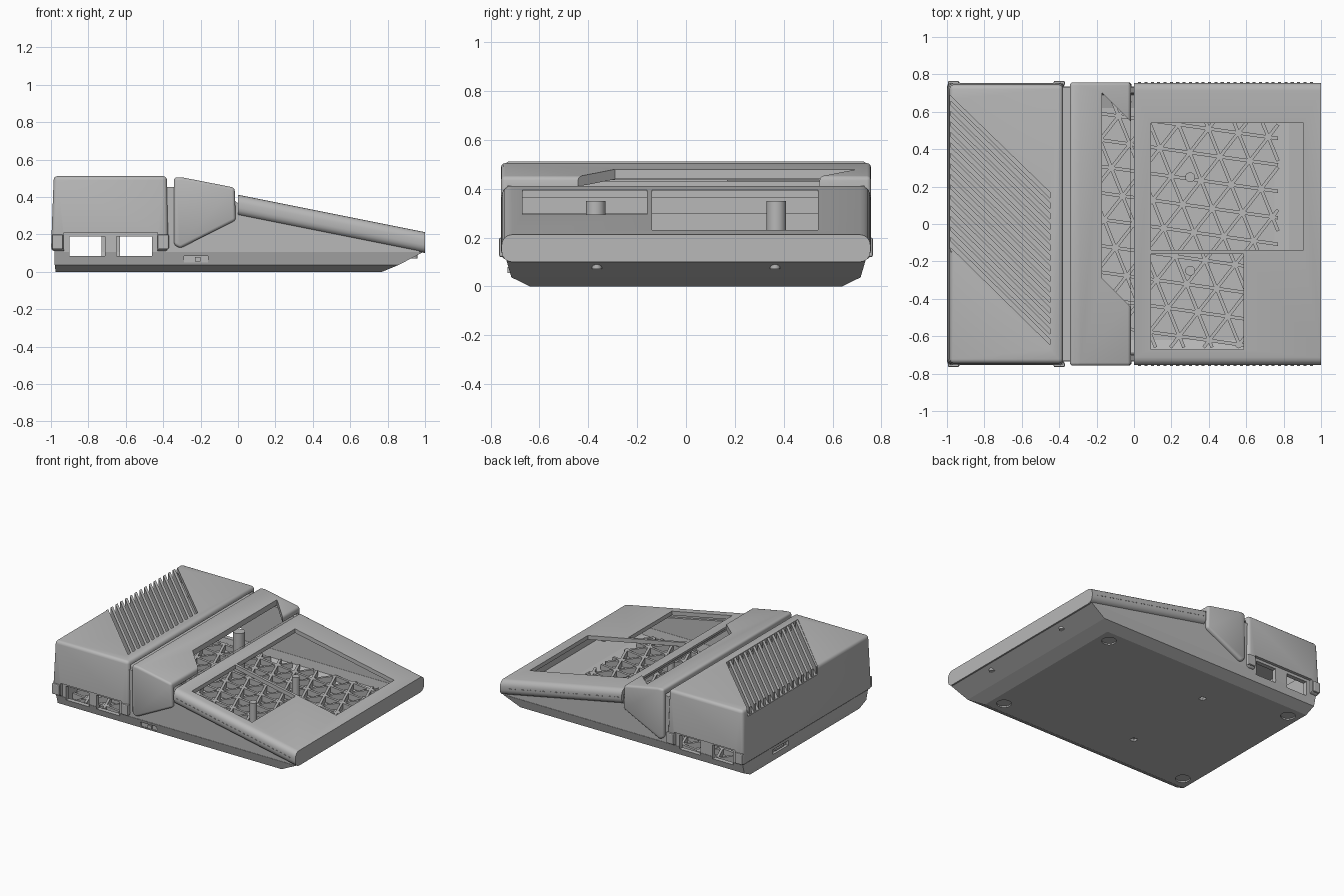
import bpy, bmesh
from math import sin, cos, radians, atan2
from mathutils import Matrix, Vector

if "Cube" in bpy.data.objects:
    bpy.data.objects.remove(bpy.data.objects["Cube"], do_unlink=True)

grey = bpy.data.materials.new("warm grey plastic")
grey.use_nodes = True
grey.diffuse_color = (0.48, 0.48, 0.48, 1)
grey.node_tree.nodes["Principled BSDF"].inputs["Base Color"].default_value = grey.diffuse_color


def finish(name, bm):
    bmesh.ops.recalc_face_normals(bm, faces=bm.faces)
    me = bpy.data.meshes.new(name)
    bm.to_mesh(me)
    bm.free()
    me.materials.append(grey)
    ob = bpy.data.objects.new(name, me)
    bpy.context.collection.objects.link(ob)
    return ob


def loft(name, rings):
    """Closed solid through rings that have equal point counts."""
    bm = bmesh.new()
    vs = [[bm.verts.new(p) for p in ring] for ring in rings]
    n = len(vs[0])
    for a, b in zip(vs, vs[1:]):
        for i in range(n):
            bm.faces.new((a[i], a[(i + 1) % n], b[(i + 1) % n], b[i]))
    bm.faces.new(vs[0])
    bm.faces.new(vs[-1][::-1])
    return finish(name, bm)


def side_prism(name, pts, y0, y1):
    return loft(name, [[(x, y, z) for x, z in pts] for y in (y0, y1)])


def top_prism(name, pts, z0, z1):
    return loft(name, [[(x, y, z) for x, y in pts] for z in (z0, z1)])


def box(name, x0, x1, y0, y1, z0, z1):
    return top_prism(name, [(x0, y0), (x1, y0), (x1, y1), (x0, y1)], z0, z1)


def cyl(name, x, y, r, z0, z1):
    bm = bmesh.new()
    bmesh.ops.create_cone(bm, cap_ends=True, segments=24, radius1=r, radius2=r, depth=z1 - z0,
                          matrix=Matrix.Translation((x, y, (z0 + z1) / 2)))
    return finish(name, bm)


def bake(ob):
    dg = bpy.context.evaluated_depsgraph_get()
    me = bpy.data.meshes.new_from_object(ob.evaluated_get(dg))
    ob.modifiers.clear()
    ob.data = me


def cut(ob, *cutters):
    for c in cutters:
        m = ob.modifiers.new("cut", "BOOLEAN")
        m.operation, m.solver, m.object = "DIFFERENCE", "EXACT", c
        bake(ob)
        bpy.data.objects.remove(c, do_unlink=True)


def bevel(ob, width, segs, rule=lambda a, b: True):
    bm = bmesh.new()
    bm.from_mesh(ob.data)
    edges = [e for e in bm.edges if rule(e.verts[0].co, e.verts[1].co)]
    bmesh.ops.bevel(bm, geom=edges, offset=width, segments=segs, profile=0.5, affect="EDGES")
    bm.to_mesh(ob.data)
    bm.free()


def smooth(ob):
    bpy.ops.object.select_all(action="DESELECT")
    ob.select_set(True)
    bpy.context.view_layer.objects.active = ob
    bpy.ops.object.shade_smooth_by_angle(angle=radians(35))


def rect(x0, x1, h, z):
    return [(x0, -h, z), (x1, -h, z), (x1, h, z), (x0, h, z)]


# Base tray with chamfered underside
base = loft("base_tray", [rect(-.975, .77, .64, 0), rect(-.98, .86, .715, .037), rect(-.98, .99, .735, .105)])
cut(base, loft("hollow", [rect(-.95, .75, .62, .025), rect(-.95, .83, .69, .045), rect(-.95, .96, .7, .12)]))
cut(base, box("switch_recess", -.29, -.16, -.8, -.715, .05, .085),
    box("rear_port", -1.1, -.96, .2, .38, .05, .085))
for sy in (-1, 1):
    cut(base, box("vent", -.32, -.28, sy * .36 - .02, sy * .36 + .02, -.1, .1))
    for x in (-.89, .68):
        cut(base, cyl("foot_pocket", x, sy * .55, .05, -.1, .01))
box("slide_switch", -.23, -.2, -.732, -.71, .055, .08)
box("rear_port_tongue", -.975, -.955, .24, .34, .06, .072)

# Side walls with port windows
wall = [(-.98, .1), (-.98, .3), (-.42, .3), (-.42, .45), (-.3, .45), (-.03, .39), (.02, .35), (.97, .15), (.97, .1)]
for side, s in (("right", -1), ("left", 1)):
    w = side_prism(side + "_side_wall", wall, s * .7, s * .732)
    grow = .02 if s < 0 else 0
    cut(w, box("port", -.9, -.73 + grow, -1, 1, .1 - .02, .19),
        box("port", -.63 - grow, -.46, -1, 1, .1 - .02, .19))
    cut(base, box("port", -.9, -.73 + grow, s * .69, s * .8, .085, .19),
        box("port", -.63 - grow, -.46, s * .69, s * .8, .085, .19))
box("rear_wall", -.98, -.95, -.72, .72, .1, .3)
box("seam_strip", -.42, -.3, -.73, .73, .435, .452)

# Triangulated stiffening ribs on the tray floor
lo, hi = Vector((-.95, -.66)), Vector((.77, .66))
for angle in (-8, 52, 112):
    d = Vector((cos(radians(angle)), sin(radians(angle))))
    n = Vector((-d.y, d.x))
    for k in range(-9, 10):
        p, t0, t1 = n * k * .14, -9, 9
        for i in (0, 1):
            a, b = sorted(((lo[i] - p[i]) / d[i], (hi[i] - p[i]) / d[i]))
            t0, t1 = max(t0, a), min(t1, b)
        if t1 - t0 > .04:
            a, b, w = p + d * t0, p + d * t1, n * .009
            top_prism("floor_rib", [a - w, b - w, b + w, a + w], .02, .068)

# Screw posts and front nubs
for s in (-1, 1):
    smooth(cyl("tall_post", -.25, s * .37, .04, .02, .35))
    smooth(cyl("short_post", .3, s * .25, .026, .02, .21))
    smooth(cyl("front_nub", .94, s * .365, .02, .072, .12))

# Rear cover: tapered shell
cover = side_prism("rear_cover", [(-1, .11), (-.985, .512), (-.38, .512), (-.372, .11)], -.757, .757)
for v in cover.data.vertices:
    if v.co.z > .4:
        v.co.y *= .983
bevel(cover, .022, 3)
cut(cover, box("hollow", -.965, -.3, -.715, .715, 0, .48),
    box("port_bay", -.93, -.43, -1, 1, 0, .21),
    top_prism("grille_hole", [(-1.1, .8), (-.45, .17), (-.45, -.67), (-1.1, -.02)], .45, .6))
smooth(cover)
for s in (-1, 1):
    for x in (-.965, -.4):
        tab = box("cover_tab", x - .03, x + .03, s * .74, s * .765, .12, .2)
        bevel(tab, .007, 2)

# Diagonal cooling fins over a backing plate
top_prism("grille_backing", [(-.985, .69), (-.45, .17), (-.45, -.67), (-.985, -.15)], .43, .452)
pitch = .84 / 15
for i in range(15):
    y = .17 - pitch * (i + .55)
    top_prism("grille_fin", [(-.98, y + .52), (-.45, y), (-.45, y - pitch * .45), (-.98, y + .52 - pitch * .45)],
              .44, .508)

# Middle hood with slanted display window
hood = side_prism("display_hood", [(-.343, .145), (-.343, .505), (-.3, .505), (-.018, .45), (-.012, .275), (-.31, .125)],
                  -.757, .757)
bevel(hood, .016, 3)
cut(hood, side_prism("hollow", [(-.5, 0), (-.5, .445), (-.3, .465), (-.05, .415), (.1, .4), (.1, 0)], -.732, .732),
    top_prism("window", [(-.17, .7), (.03, .5), (.03, -.49), (-.17, -.29)], .412, .6))
smooth(hood)

# Sloping keyboard panel with two openings
panel = side_prism("key_panel", [(0, .3), (0, .412), (1, .212), (1, .1)], -.755, .755)
bevel(panel, .042, 4, lambda a, b: abs(a.x - b.x) > .5)
cut(panel, side_prism("hollow", [(-.1, 0), (-.1, .402), (.97, .188), (.97, 0)], -.72, .72),
    box("main_key_opening", .09, .905, -.14, .54, .05, .6),
    box("small_key_opening", .09, .585, -.67, -.16, .05, .6))
smooth(panel)

# Row of small dashes along each panel side
tilt = Matrix.Rotation(atan2(.2, 1), 4, "Y")
for s in (-1, 1):
    for i in range(28):
        x = .03 + i * .034
        dash = box("side_dash", -.008, .008, -.003, .003, -.002, .002)
        dash.matrix_world = Matrix.Translation((x, s * .755, .356 - .2 * x)) @ tilt
